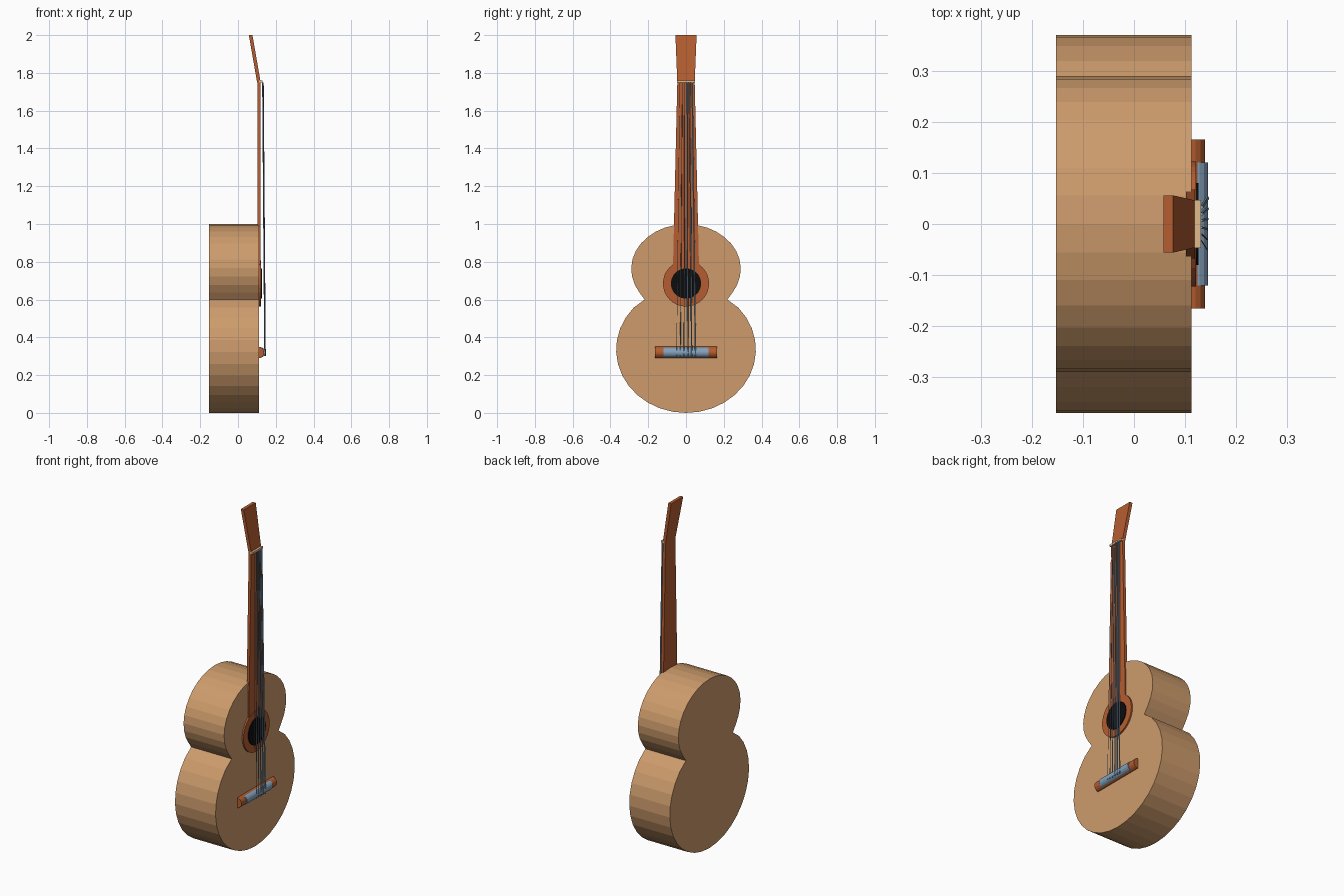
import bpy, bmesh, math
from mathutils import Vector

if "Cube" in bpy.data.objects:
    bpy.data.objects.remove(bpy.data.objects["Cube"])


def material(name, color):
    m = bpy.data.materials.new(name)
    m.diffuse_color = (*color, 1)
    m.use_nodes = True
    m.node_tree.nodes["Principled BSDF"].inputs["Base Color"].default_value = m.diffuse_color
    return m


SPRUCE = material("light_wood", (0.61, 0.33, 0.15))
ROSEWOOD = material("red_brown_wood", (0.46, 0.11, 0.03))
BLACK = material("black", (0.004, 0.004, 0.004))
STEEL = material("steel_blue", (0.23, 0.36, 0.50))
BONE = material("cream", (0.75, 0.50, 0.27))


def finish(name, bm, mat):
    bmesh.ops.recalc_face_normals(bm, faces=bm.faces[:])
    me = bpy.data.meshes.new(name)
    bm.to_mesh(me)
    bm.free()
    me.materials.append(mat)
    ob = bpy.data.objects.new(name, me)
    bpy.context.collection.objects.link(ob)
    return ob


def slab(name, outline, x0, x1, mat, lean=0.0):
    """Extrude a (y, z) outline along x; lean shifts x with height."""
    bm = bmesh.new()
    base = outline[0][1]
    a, b = [[bm.verts.new((x + lean * (z - base), y, z)) for y, z in outline]
            for x in (x0, x1)]
    bm.faces.new(a)
    bm.faces.new(b)
    n = len(outline)
    for i in range(n):
        j = (i + 1) % n
        bm.faces.new((a[i], a[j], b[j], b[i]))
    return finish(name, bm, mat)


def arc(cz, ry, rz, start, end, n):
    """Points on an ellipse centred on y = 0, angles in degrees."""
    pts = []
    for i in range(n + 1):
        t = math.radians(start + (end - start) * i / n)
        pts.append((ry * math.cos(t), cz + rz * math.sin(t)))
    return pts


def rod(name, p, q, r, sides, mat):
    p, q = Vector(p), Vector(q)
    bm = bmesh.new()
    bmesh.ops.create_cone(bm, cap_ends=True, segments=sides, radius1=r,
                          radius2=r, depth=(q - p).length)
    rot = (q - p).to_track_quat('Z', 'Y').to_matrix()
    for v in bm.verts:
        v.co = rot @ v.co + (p + q) / 2
    return finish(name, bm, mat)


def taper(z0, w0, z1, w1):
    return [(-w0, z0), (w0, z0), (w1, z1), (-w1, z1)]


# Body: lower and upper bouts meeting at a sharp waist
lower = arc(0.335, 0.37, 0.335, 127.5, 412.5, 26)
upper = arc(0.762, 0.29, 0.237, -43, 223, 24)
waist_y = 0.219
outline = lower[1:-1] + [(waist_y, 0.6)] + upper[1:-1] + [(-waist_y, 0.6)]
slab("body", outline, -0.153, 0.112, SPRUCE)

# Rosette and sound hole
slab("rosette", arc(0.685, 0.122, 0.122, 0, 348.75, 31), 0.105, 0.121, ROSEWOOD)
slab("sound_hole", arc(0.685, 0.08, 0.08, 0, 348.75, 31), 0.115, 0.126, BLACK)

# Neck, tilted headstock and nut
slab("neck", taper(0.77, 0.069, 1.75, 0.046), 0.102, 0.119, ROSEWOOD)
slab("headstock", taper(1.75, 0.046, 2.0, 0.056), 0.101, 0.120, ROSEWOOD, lean=-0.174)
slab("nut", taper(1.748, 0.047, 1.76, 0.047), 0.112, 0.131, BONE)

# Bridge with metal saddle
rod("bridge", (0.108, -0.165, 0.32), (0.108, 0.165, 0.32), 0.031, 16, ROSEWOOD)
rod("saddle", (0.118, -0.12, 0.32), (0.118, 0.12, 0.32), 0.027, 16, STEEL)

# Six strings, heavier towards +y
for i in range(6):
    k = i - 2.5
    rod("string_%d" % (i + 1), (0.143, k * 0.02, 0.30), (0.132, k * 0.013, 1.75),
        0.0012 + 0.0006 * i, 6, STEEL)
